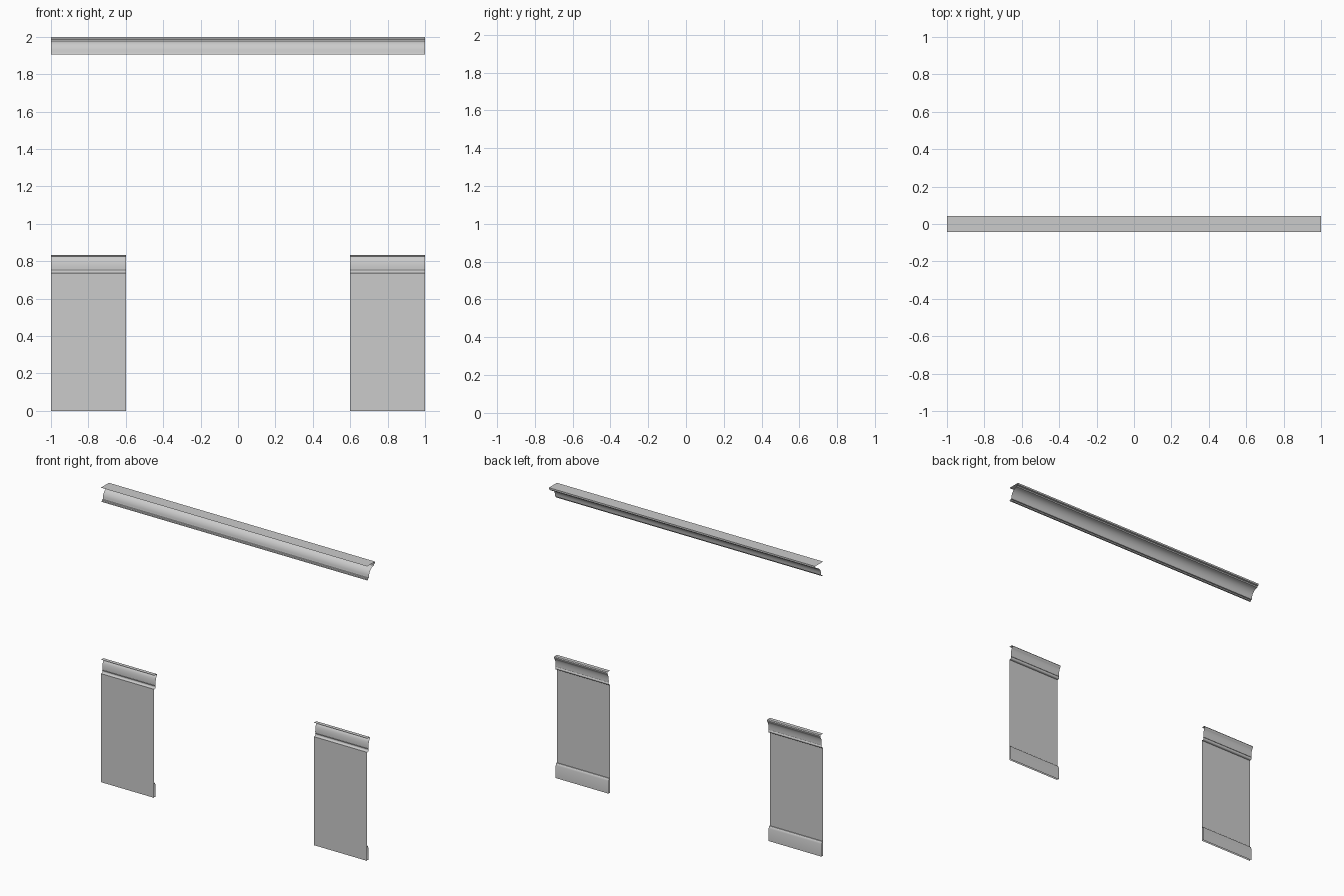
import bpy, bmesh, math

if "Cube" in bpy.data.objects:
    bpy.data.objects.remove(bpy.data.objects["Cube"])

WALL = -0.043   # plane the wall sheets lie on
INNER, SEAM, OUTER = 0.6, 0.7, 1.0


def arc(cy, cz, ry, rz, a0, a1, n):
    """Points of an elliptical arc in the y-z plane."""
    pts = []
    for i in range(n + 1):
        a = math.radians(a0 + (a1 - a0) * i / n)
        pts.append((cy + ry * math.cos(a), cz + rz * math.sin(a)))
    return pts


def sweep(name, profile, x0, x1, smooth=35):
    """Open sheet: a y-z profile (listed bottom to top) run along x."""
    bm = bmesh.new()
    a = [bm.verts.new((x0, y, z)) for y, z in profile]
    b = [bm.verts.new((x1, y, z)) for y, z in profile]
    for i in range(len(profile) - 1):
        # normals face +y, the room side
        bm.faces.new((a[i], a[i + 1], b[i + 1], b[i]))
    me = bpy.data.meshes.new(name)
    bm.to_mesh(me)
    bm.free()
    ob = bpy.data.objects.new(name, me)
    bpy.context.collection.objects.link(ob)
    bpy.ops.object.select_all(action='DESELECT')
    ob.select_set(True)
    bpy.context.view_layer.objects.active = ob
    bpy.ops.object.shade_smooth_by_angle(angle=math.radians(smooth))
    return ob


# moulding profiles
crown = ([(WALL, 1.905), (-0.033, 1.905), (-0.031, 1.912), (-0.024, 1.914)]
         + arc(0.03, 1.918, 0.053, 0.06, 180, 90, 8)
         + [(0.032, 1.986), (0.043, 1.988), (0.043, 2.0), (WALL, 2.0)])
rail = ([(WALL, 0.737), (-0.034, 0.737)]
        + arc(-0.034, 0.747, 0.008, 0.01, -60, 60, 4)
        + arc(-0.014, 0.765, 0.014, 0.05, 190, 105, 6)
        + [(-0.014, 0.818), (-0.013, 0.826), (-0.017, 0.832), (WALL, 0.832)])
base = [(WALL + 0.013, 0), (WALL + 0.013, 0.085), (WALL + 0.009, 0.097),
        (WALL + 0.006, 0.1), (WALL, 0.1)]

# crown moulding spans the whole width
sweep("crown_moulding", crown, -OUTER, OUTER)

# wall panels, chair rails and baseboards on both sides
for side, s in (("left", -1), ("right", 1)):
    def span(name, profile, xa, xb):
        lo, hi = sorted((s * xa, s * xb))
        return sweep(f"{name}_{side}", profile, lo, hi)

    sheet = [(WALL, 0), (WALL, 0.1), (WALL, 0.737)]
    span("wall_inner_strip", sheet, INNER, SEAM)
    span("wall_panel", sheet, SEAM, OUTER)
    span("chair_rail", rail, INNER, OUTER)
    span("baseboard", base, INNER, OUTER)
